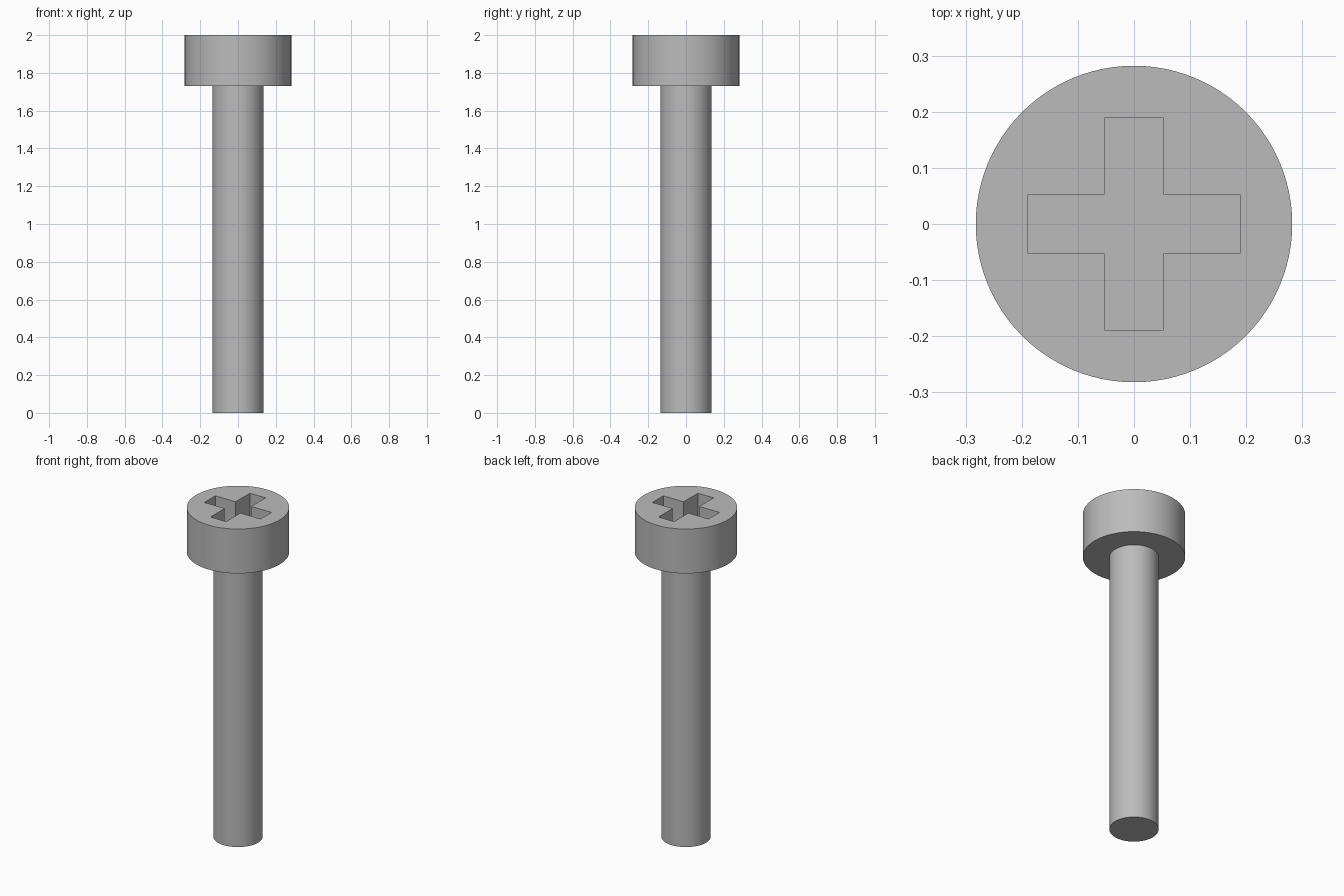
import bpy
import bmesh
import math
from mathutils import Matrix

cube = bpy.data.objects.get("Cube")
if cube:
    bpy.data.objects.remove(cube, do_unlink=True)

HEAD_R, SHAFT_R = 0.282, 0.136
HEAD_Z, TOP_Z = 1.73, 2.0
SLOT_LONG, SLOT_HALF, SLOT_DEPTH = 0.189, 0.0525, 0.15
SEGMENTS = 96

steel = bpy.data.materials.new("grey steel")
steel.use_nodes = True
colour = (0.5, 0.5, 0.5, 1)
steel.diffuse_color = colour
steel.node_tree.nodes["Principled BSDF"].inputs["Base Color"].default_value = colour


def add_object(name, bm):
    bmesh.ops.recalc_face_normals(bm, faces=bm.faces)
    mesh = bpy.data.meshes.new(name)
    bm.to_mesh(mesh)
    bm.free()
    mesh.materials.append(steel)
    obj = bpy.data.objects.new(name, mesh)
    bpy.context.collection.objects.link(obj)
    return obj


# Screw body: one revolved profile for shaft, shoulder and head
profile = [(0, 0), (SHAFT_R, 0), (SHAFT_R, HEAD_Z), (HEAD_R, HEAD_Z), (HEAD_R, TOP_Z), (0, TOP_Z)]
bm = bmesh.new()
verts = [bm.verts.new((r, 0, z)) for r, z in profile]
edges = [bm.edges.new(pair) for pair in zip(verts, verts[1:])]
bmesh.ops.spin(bm, geom=verts + edges, axis=(0, 0, 1), cent=(0, 0, 0),
               angle=math.tau, steps=SEGMENTS)
bmesh.ops.remove_doubles(bm, verts=bm.verts, dist=0.0001)
bmesh.ops.dissolve_limit(bm, angle_limit=math.radians(1), verts=bm.verts, edges=bm.edges)
screw = add_object("screw_body", bm)

# Cross-shaped drive recess: a plus outline made by turning one arm four times
bm = bmesh.new()
arm = [(SLOT_HALF, -SLOT_HALF), (SLOT_LONG, -SLOT_HALF), (SLOT_LONG, SLOT_HALF)]
outline = []
for quarter in range(4):
    turn = Matrix.Rotation(quarter * math.pi / 2, 3, "Z")
    for x, y in arm:
        outline.append(bm.verts.new(turn @ Matrix.Translation((x, y, TOP_Z - SLOT_DEPTH)).translation))
floor = bm.faces.new(outline)
raised = bmesh.ops.extrude_face_region(bm, geom=[floor])["geom"]
bmesh.ops.translate(bm, vec=(0, 0, SLOT_DEPTH * 2),
                    verts=[g for g in raised if isinstance(g, bmesh.types.BMVert)])
cutter = add_object("recess_cutter", bm)
cutter.hide_render = True

# Cut the recess into the head, then drop the cutter
cut = screw.modifiers.new("drive_recess", "BOOLEAN")
cut.operation = "DIFFERENCE"
cut.solver = "EXACT"
cut.object = cutter
bpy.ops.object.select_all(action="DESELECT")
bpy.context.view_layer.objects.active = screw
screw.select_set(True)
bpy.ops.object.modifier_apply(modifier=cut.name)
bpy.data.objects.remove(cutter, do_unlink=True)

# Round sides smooth, rims and recess crisp
bpy.ops.object.shade_smooth_by_angle(angle=math.radians(30))
